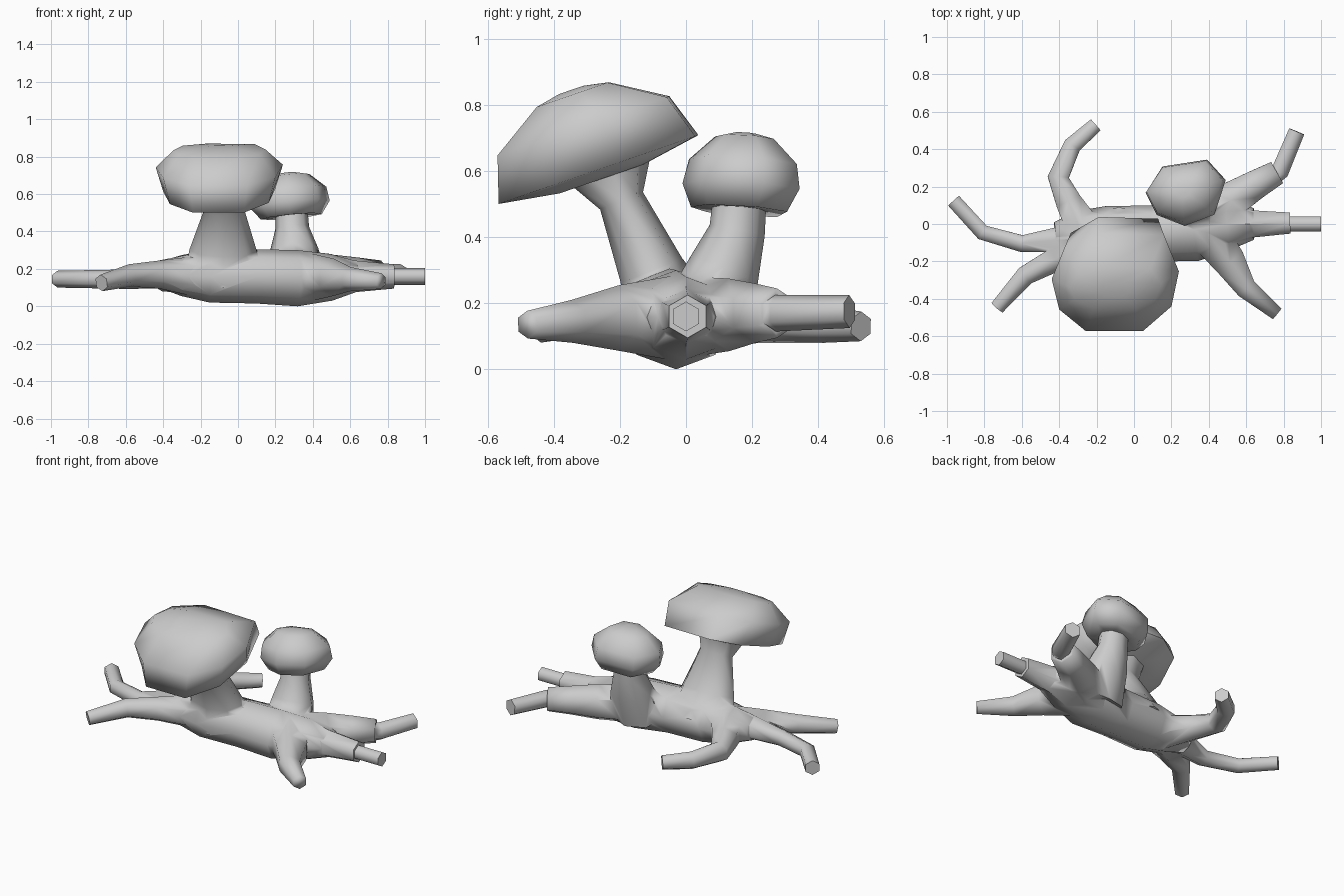
import bpy, bmesh, math
from mathutils import Vector, Matrix

if "Cube" in bpy.data.objects:
    bpy.data.objects.remove(bpy.data.objects["Cube"])


def skin_rings(name, rings, matrix=Matrix.Identity(4)):
    """Bridge equal-sized rings of points and close both ends."""
    bm = bmesh.new()
    loops = [[bm.verts.new(matrix @ Vector(p)) for p in r] for r in rings]
    n = len(loops[0])
    for lo, hi in zip(loops, loops[1:]):
        for i in range(n):
            j = (i + 1) % n
            bm.faces.new((lo[i], lo[j], hi[j], hi[i]))
    bm.faces.new(loops[0][::-1])
    bm.faces.new(loops[-1])
    bmesh.ops.recalc_face_normals(bm, faces=bm.faces)
    mesh = bpy.data.meshes.new(name)
    bm.to_mesh(mesh)
    bm.free()
    ob = bpy.data.objects.new(name, mesh)
    bpy.context.collection.objects.link(ob)
    return ob


def tube(name, path, sides=6, ref=(0, 0, 1)):
    """Tapered tube; path entries are x, y, z, side radius, other radius."""
    pts = [Vector(p[:3]) for p in path]
    rings = []
    for k, p in enumerate(path):
        t = (pts[min(k + 1, len(pts) - 1)] - pts[max(k - 1, 0)]).normalized()
        a = Vector(ref).cross(t).normalized()
        b = t.cross(a)
        ra, rb = p[3], p[-1]
        rings.append([pts[k] + a * ra * math.sin(2 * math.pi * i / sides)
                      + b * rb * math.cos(2 * math.pi * i / sides) for i in range(sides)])
    return skin_rings(name, rings)


def cap(name, outline, levels, centre, tilt_x, tilt_y):
    """Mushroom cap: one outline scaled (sx, sy) at each height."""
    m = (Matrix.Translation(centre) @ Matrix.Rotation(tilt_x, 4, 'X')
         @ Matrix.Rotation(tilt_y, 4, 'Y'))
    return skin_rings(name, [[(x * sx, y * sy, h) for x, y in outline]
                             for sx, sy, h in levels], m)


# Log
log = tube("fused_log", [
    (-0.42, -0.07, 0.17, 0.08, 0.07), (-0.30, -0.06, 0.165, 0.13, 0.11),
    (-0.15, -0.06, 0.16, 0.155, 0.14),
    (0.10, -0.05, 0.16, 0.15, 0.145), (0.32, -0.03, 0.15, 0.17, 0.15),
    (0.50, 0.00, 0.155, 0.14, 0.125), (0.64, 0.00, 0.16, 0.085, 0.08)], 8)

# Roots, with thin stubs at two of the tips
roots = {
    "root_left_back": [(-.26, -.04, .16, .11), (-.35, .12, .155, .08), (-.405, .25, .145, .065),
                       (-.33, .42, .135, .055), (-.205, .53, .13, .045)],
    "root_left": [(-.22, -.07, .165, .12), (-.42, -.085, .17, .075), (-.60, -.105, .145, .052),
                  (-.81, -.045, .145, .048), (-.965, .125, .145, .045)],
    "root_left_front": [(-.22, -.07, .16, .11), (-.42, -.19, .17, .075), (-.58, -.275, .165, .06),
                        (-.73, -.445, .125, .045)],
    "root_right_back": [(.36, .03, .16, .12), (.52, .13, .165, .11), (.65, .21, .17, .09),
                        (.765, .275, .17, .075)],
    "stub_right_back": [(.70, .22, .17, .055), (.78, .28, .17, .055), (.87, .495, .175, .05)],
    "root_right": [(.45, .0, .16, .11), (.62, .0, .16, .085), (.835, .005, .16, .065)],
    "stub_right": [(.75, .0, .16, .045), (1.0, .0, .16, .045)],
    "root_right_front": [(.38, -.03, .155, .13), (.51, -.2, .155, .10), (.60, -.345, .145, .065),
                         (.765, -.48, .135, .042)],
}
parts = [tube(n, p) for n, p in roots.items()]

# Stems
parts.append(tube("large_stem", [
    (-.08, -.05, .15, .21, .15), (-.08, -.105, .30, .18, .10),
    (-.075, -.195, .51, .11, .07), (-.09, -.235, .62, .15, .14)], 8, (0, 1, 0)))
parts.append(tube("small_stem", [
    (.31, .04, .13, .17, .13), (.30, .115, .30, .13, .11),
    (.29, .155, .42, .09, .085), (.285, .165, .54, .085, .08)], 8, (0, 1, 0)))

# Fuse stems and roots into the log
bpy.context.view_layer.objects.active = log
for p in parts:
    mod = log.modifiers.new(p.name, 'BOOLEAN')
    mod.operation, mod.solver, mod.object = 'UNION', 'EXACT', p
    bpy.ops.object.modifier_apply(modifier=mod.name)
    bpy.data.objects.remove(p)

# Caps
large_cap = cap(
    "large_cap",
    [(.15, -.32), (.30, -.16), (.34, .07), (.26, .31), (-.10, .32), (-.27, .23),
     (-.34, .02), (-.30, -.18), (-.16, -.32)],
    [(.45, .42, -.03), (.88, 1.0, 0), (1.0, .86, .14), (.72, .36, .24), (.25, .12, .255)],
    (-.10, -.265, .605), math.radians(19), 0)
small_cap = cap(
    "small_cap",
    [(.15, -.115), (.21, .07), (.11, .18), (-.13, .145), (-.22, .005), (-.16, -.115), (-.01, -.175)],
    [(.4, .4, -.08), (.76, .82, -.085), (1.0, 1.0, -.015), (.95, .92, .06), (.55, .5, .135), (.2, .2, .15)],
    (.28, .165, .565), -.08, -.1)

# Smooth shading with the sharp rims kept
bpy.ops.object.select_all(action='DESELECT')
for ob in (log, large_cap, small_cap):
    ob.select_set(True)
bpy.ops.object.shade_smooth_by_angle(angle=math.radians(85))
